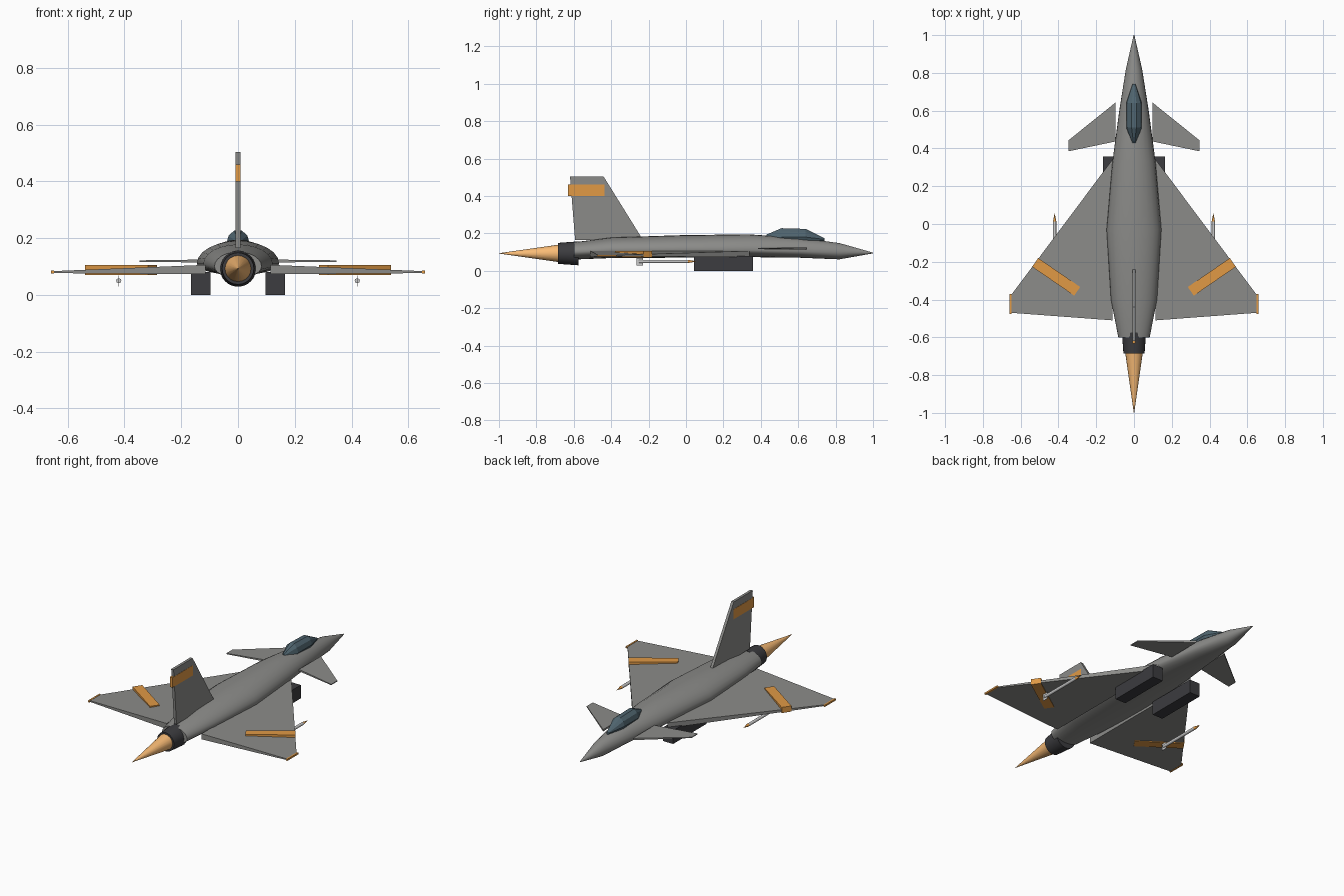
import bpy, bmesh, math
from mathutils import Matrix

if "Cube" in bpy.data.objects:
    bpy.data.objects.remove(bpy.data.objects["Cube"])


def mat(name, r, g, b):
    m = bpy.data.materials.new(name)
    m.diffuse_color = (r, g, b, 1)
    m.use_nodes = True
    m.node_tree.nodes["Principled BSDF"].inputs["Base Color"].default_value = m.diffuse_color
    return m


GREY = mat("hull_grey", 0.26, 0.26, 0.25)
DARK = mat("dark", 0.045, 0.045, 0.05)
GLASS = mat("glass", 0.08, 0.13, 0.16)
ORANGE = mat("orange", 0.75, 0.32, 0.06)
FLAME = mat("flame", 0.95, 0.5, 0.18)
LIGHT = mat("light_grey", 0.55, 0.55, 0.57)


def finish(name, bm, m, smooth=None):
    bmesh.ops.recalc_face_normals(bm, faces=bm.faces)
    me = bpy.data.meshes.new(name)
    bm.to_mesh(me)
    bm.free()
    me.materials.append(m)
    ob = bpy.data.objects.new(name, me)
    bpy.context.collection.objects.link(ob)
    if smooth:
        bpy.ops.object.select_all(action='DESELECT')
        ob.select_set(True)
        bpy.context.view_layer.objects.active = ob
        bpy.ops.object.shade_smooth_by_angle(angle=math.radians(smooth))
    return ob


def skin(name, rings, m, smooth=None):
    """Bridge a list of closed point rings and cap both ends."""
    bm = bmesh.new()
    vs = [[bm.verts.new(p) for p in r] for r in rings]
    n = len(vs[0])
    for a, b in zip(vs, vs[1:]):
        for i in range(n):
            j = (i + 1) % n
            bm.faces.new((a[i], a[j], b[j], b[i]))
    bm.faces.new(vs[0])
    bm.faces.new(vs[-1])
    return finish(name, bm, m, smooth)


def body(name, stations, sides, m, smooth=None, x=0):
    """Stations: y, half width, centre z, height above, depth below."""
    rings = []
    for y, w, zc, up, dn in stations:
        ring = []
        for i in range(sides):
            a = 2 * math.pi * i / sides
            s = math.sin(a)
            ring.append((x + w * math.cos(a), y, zc + s * (up if s > 0 else dn)))
        rings.append(ring)
    return skin(name, rings, m, smooth)


def round_body(name, yr, z, sides, m, smooth=None, x=0):
    return body(name, [(y, r, z, r, r) for y, r in yr], sides, m, smooth, x)


def box(name, c, size, m, angle=0):
    bm = bmesh.new()
    mt = (Matrix.Translation(c) @ Matrix.Rotation(angle, 4, 'Z')
          @ Matrix.Diagonal((*size, 1)))
    bmesh.ops.create_cube(bm, size=1, matrix=mt)
    return finish(name, bm, m)


def surface(name, s, xr, yr, zr, xt, yt, zt, m):
    """Tapered slab from root to tip on side s."""
    def ring(x, y, z):
        return [(s * x, y[0], z[0]), (s * x, y[1], z[0]),
                (s * x, y[1], z[1]), (s * x, y[0], z[1])]
    return skin(name, [ring(xr, yr, zr), ring(xt, yt, zt)], m)


# fuselage
body("fuselage", [(1.0, 0.002, 0.095, 0.002, 0.002),
                  (0.82, 0.043, 0.10, 0.048, 0.039),
                  (0.60, 0.078, 0.105, 0.072, 0.035),
                  (0.33, 0.114, 0.11, 0.085, 0.037),
                  (-0.03, 0.145, 0.11, 0.08, 0.04),
                  (-0.40, 0.122, 0.11, 0.068, 0.042),
                  (-0.60, 0.083, 0.10, 0.052, 0.04)], 24, GREY, 40)

# canopy
body("canopy", [(0.74, 0.008, 0.168, 0.006, 0.01),
                (0.64, 0.041, 0.18, 0.046, 0.03),
                (0.51, 0.041, 0.18, 0.05, 0.03),
                (0.43, 0.01, 0.18, 0.014, 0.02)], 10, GLASS)

# engine nozzle and exhaust flame
round_body("engine_nozzle", [(-0.575, 0.064), (-0.685, 0.056)], 0.093, 24, DARK, 40)
round_body("exhaust_flame", [(-0.67, 0.048), (-1.0, 0.001)], 0.093, 20, FLAME, 40)

# tail fin and its band
skin("tail_fin", [[(x, -0.23, 0.165), (x, -0.44, 0.503),
                   (x, -0.62, 0.503), (x, -0.593, 0.165)] for x in (-0.008, 0.008)], GREY)
box("tail_fin_band", (0, -0.534, 0.43), (0.018, 0.196, 0.06), ORANGE)

for s, side in ((1, "right"), (-1, "left")):
    # wing, tip cap and stripe
    surface(side + "_wing", s, 0.115, (0.34, -0.51), (0.073, 0.106),
            0.652, (-0.378, -0.47), (0.077, 0.084), GREY)
    box(side + "_wing_tip", (s * 0.654, -0.423, 0.0805), (0.01, 0.105, 0.01), ORANGE)
    box(side + "_wing_stripe", (s * 0.412, -0.28, 0.088), (0.27, 0.056, 0.034),
        ORANGE, s * math.radians(34.5))
    # canard
    surface(side + "_canard", s, 0.098, (0.643, 0.437), (0.114, 0.125),
            0.347, (0.443, 0.385), (0.117, 0.122), GREY)
    # air intake
    box(side + "_air_intake", (s * 0.131, 0.20, 0.04), (0.068, 0.315, 0.08), DARK)
    # missile with nose and tail fin
    round_body(side + "_missile_body", [(-0.25, 0.009), (0.012, 0.009)], 0.05, 10,
               LIGHT, 40, s * 0.42)
    round_body(side + "_missile_nose", [(0.012, 0.009), (0.055, 0.0006)], 0.05, 10,
               ORANGE, 40, s * 0.42)
    box(side + "_missile_fin", (s * 0.42, -0.247, 0.049), (0.003, 0.034, 0.04), LIGHT)
